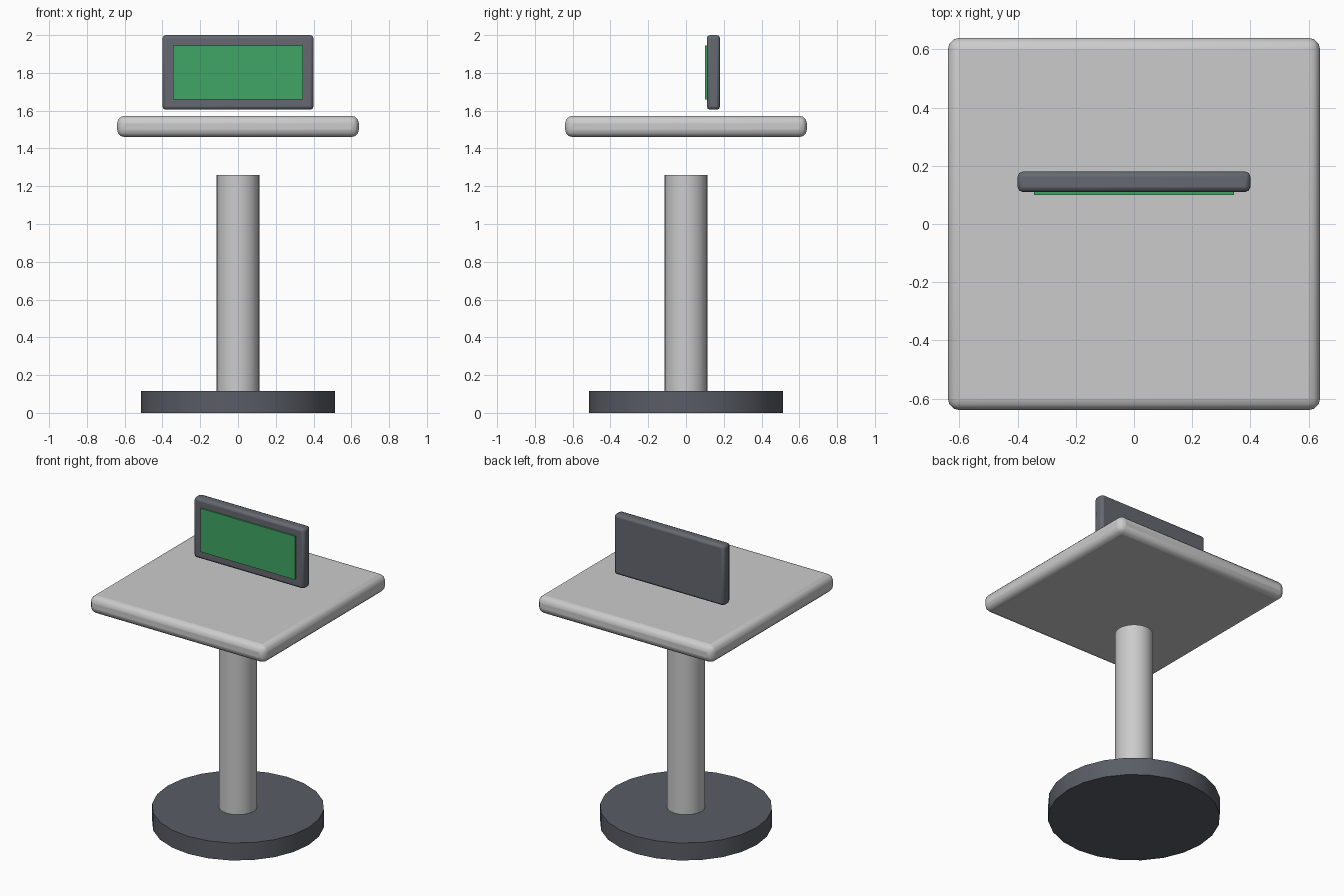
import bpy, math

if "Cube" in bpy.data.objects:
    bpy.data.objects.remove(bpy.data.objects["Cube"])


def material(name, rgb):
    m = bpy.data.materials.new(name)
    m.diffuse_color = (*rgb, 1)
    m.use_nodes = True
    m.node_tree.nodes["Principled BSDF"].inputs["Base Color"].default_value = m.diffuse_color
    return m


def finish(obj, name, mat):
    obj.name = name
    if mat:
        obj.data.materials.append(mat)
    bpy.ops.object.shade_smooth_by_angle(angle=math.radians(40))
    return obj


def cylinder(name, radius, z0, z1, sides, mat=None):
    bpy.ops.mesh.primitive_cylinder_add(vertices=sides, radius=radius, depth=z1 - z0,
                                        location=(0, 0, (z0 + z1) / 2))
    return finish(bpy.context.object, name, mat)


def box(name, lo, hi, bevel=0, segments=2, mat=None):
    bpy.ops.mesh.primitive_cube_add(size=1, location=[(a + b) / 2 for a, b in zip(lo, hi)])
    obj = bpy.context.object
    obj.scale = [b - a for a, b in zip(lo, hi)]
    bpy.ops.object.transform_apply(location=False, rotation=False, scale=True)
    finish(obj, name, mat)
    if bevel:
        mod = obj.modifiers.new("rounded_edges", 'BEVEL')
        mod.width = bevel
        mod.segments = segments
    return obj


dark = material("dark_slate", (0.10, 0.11, 0.13))
charcoal = material("charcoal", (0.13, 0.14, 0.16))
green = material("screen_green", (0.05, 0.38, 0.13))

# Pedestal: round foot and column
cylinder("base", 0.513, 0, 0.115, 24, dark)
cylinder("column", 0.114, 0.10, 1.26, 24)

# Table top, floating above the column
box("table_top", (-0.64, -0.64, 1.46), (0.64, 0.64, 1.573), 0.04, 3)

# Display with screen panel on the front
box("display_frame", (-0.40, 0.11, 1.605), (0.40, 0.18, 2.0), 0.017, 2, charcoal)
box("screen", (-0.343, 0.10, 1.66), (0.343, 0.115, 1.945), mat=green)
